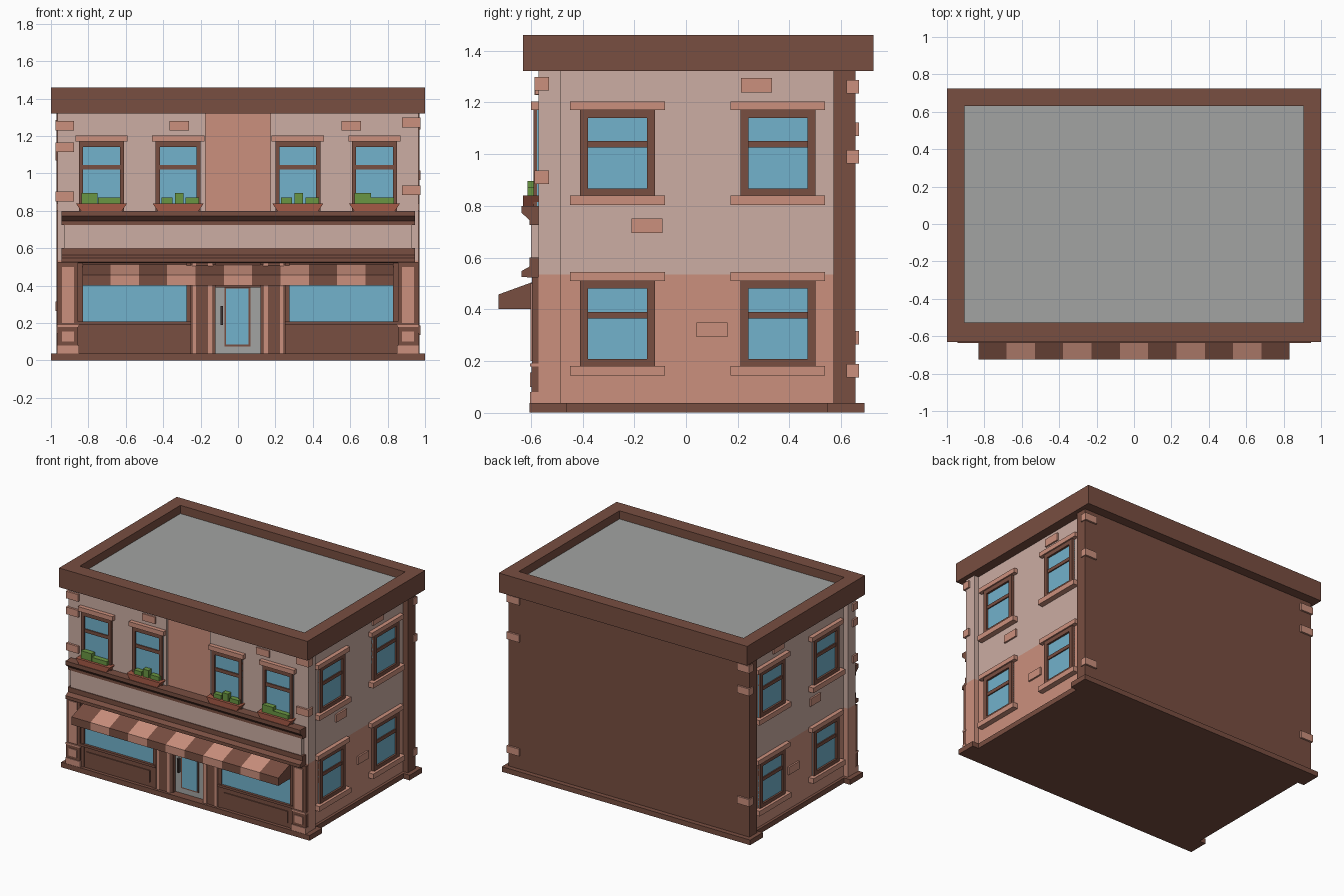
import bpy, bmesh

if "Cube" in bpy.data.objects:
    bpy.data.objects.remove(bpy.data.objects["Cube"])


def material(name, r, g, b):
    m = bpy.data.materials.new(name)
    lin = [((c / 255 + 0.055) / 1.055) ** 2.4 for c in (r, g, b)]
    m.diffuse_color = (*lin, 1)
    m.use_nodes = True
    m.node_tree.nodes["Principled BSDF"].inputs["Base Color"].default_value = m.diffuse_color
    return m


BROWN = material("brown trim", 120, 78, 65)
TERRA = material("terracotta", 203, 144, 125)
PALE = material("pale plaster", 204, 173, 163)
GLASS = material("window glass", 114, 178, 204)
GREY = material("grey", 162, 164, 162)
POT = material("planter clay", 165, 90, 70)
GREEN = material("plant green", 106, 150, 66)
DARK = material("dark metal", 62, 52, 50)


def finish(name, bm, mat):
    bmesh.ops.recalc_face_normals(bm, faces=bm.faces)
    me = bpy.data.meshes.new(name)
    bm.to_mesh(me)
    bm.free()
    me.materials.append(mat)
    ob = bpy.data.objects.new(name, me)
    bpy.context.collection.objects.link(ob)
    return ob


def box(name, x, y, z, mat, taper=1.0):
    """Box from (min, max) ranges; taper narrows the bottom in x."""
    bm = bmesh.new()
    bmesh.ops.create_cube(bm, size=1)
    cx = (x[0] + x[1]) / 2
    for v in bm.verts:
        low = v.co.z < 0
        v.co = (x[v.co.x > 0], y[v.co.y > 0], z[v.co.z > 0])
        if low:
            v.co.x = cx + (v.co.x - cx) * taper
    return finish(name, bm, mat)


def prism(name, profile, x0, x1, mat):
    """Extrude a (y, z) profile along x."""
    bm = bmesh.new()
    face = bm.faces.new([bm.verts.new((x0, y, z)) for y, z in profile])
    ext = bmesh.ops.extrude_face_region(bm, geom=[face])
    verts = [g for g in ext["geom"] if isinstance(g, bmesh.types.BMVert)]
    bmesh.ops.translate(bm, verts=verts, vec=(x1 - x0, 0, 0))
    return finish(name, bm, mat)


def span(s, a, b):
    return tuple(sorted((s * a, s * b)))


# base plinth with projecting front and back ends
box("base_front", (-1, 1), (-.605, -.46), (0, .037), BROWN)
box("base_middle", (-.95, .95), (-.46, .545), (0, .037), BROWN)
box("base_back", (-1, 1), (.545, .69), (0, .037), BROWN)

# main walls
box("lower_walls", (-.93, .93), (-.53, .57), (.037, .535), TERRA)
box("upper_walls", (-.93, .93), (-.53, .57), (.535, 1.33), PALE)
box("back_wall", (-.97, .97), (.57, .655), (.037, 1.33), BROWN)
box("front_centre_panel", (-.178, .175), (-.557, -.485), (.535, 1.33), TERRA)

# roof and cornice ring
box("roof", (-.91, .91), (-.53, .635), (1.3, 1.40), GREY)
for s in (-1, 1):
    box("cornice_side", span(s, .905, 1), (-.63, .725), (1.32, 1.46), BROWN)
box("cornice_front", (-.905, .905), (-.63, -.527), (1.32, 1.46), BROWN)
box("cornice_back", (-.905, .905), (.63, .725), (1.32, 1.46), BROWN)

# mouldings and sign band
prism("lower_moulding", [(-.56, .6), (-.605, .6), (-.605, .565), (-.635, .548),
                         (-.635, .525), (-.56, .52)], -.945, .945, BROWN)
box("sign_band", (-.93, .93), (-.6, -.56), (.6, .727), PALE)
prism("upper_moulding", [(-.55, .8), (-.635, .8), (-.635, .772), (-.605, .745),
                         (-.605, .725), (-.55, .725)], -.945, .945, BROWN)

# striped awning
STRIPE = 1.665 / 11
for i in range(11):
    x0 = -.8325 + i * STRIPE
    prism("awning_stripe", [(-.56, .40), (-.725, .40), (-.725, .457), (-.56, .517)],
          x0, x0 + STRIPE, (BROWN, TERRA)[i % 2])

# shop front, both halves
for s in (-1, 1):
    box("front_wall", span(s, .175, .965), (-.57, -.485), (.535, 1.33), PALE)
    box("corner_post", span(s, .855, .965), (-.57, -.485), (.037, .535), TERRA)
    # pilaster with panels
    box("pilaster_foot", span(s, .85, .967), (-.603, -.57), (.037, .08), TERRA)
    box("pilaster_block", span(s, .855, .965), (-.598, -.57), (.08, .178), BROWN)
    box("pilaster_block_panel", span(s, .877, .942), (-.603, -.598), (.1, .155), TERRA)
    box("pilaster_ledge", span(s, .85, .967), (-.603, -.57), (.178, .19), TERRA)
    box("pilaster_shaft", span(s, .855, .965), (-.595, -.57), (.19, .525), BROWN)
    box("pilaster_shaft_panel", span(s, .877, .942), (-.601, -.595), (.2, .5), TERRA)
    # display window
    box("shop_wall", span(s, .12, .855), (-.57, -.5), (.037, .535), BROWN)
    box("shop_glass", span(s, .275, .83), (-.576, -.57), (.205, .5), GLASS)
    box("shop_sill", span(s, .25, .855), (-.595, -.57), (.19, .207), BROWN)
    box("bulkhead", span(s, .25, .855), (-.58, -.57), (.037, .19), BROWN)
    box("bulkhead_panel", span(s, .30, .81), (-.587, -.58), (.07, .155), BROWN)
    for a, b in ((.25, .275), (.83, .855), (.16, .225)):
        box("shop_post", span(s, a, b), (-.585, -.57), (.037, .52), BROWN)
    for a, b in ((.225, .245), (.133, .16)):
        box("shop_strip", span(s, a, b), (-.59, -.57), (.037, .52), TERRA)

# recessed door
box("door", (-.12, .12), (-.545, -.53), (.037, .4), GREY)
box("door_transom", (-.12, .12), (-.58, -.53), (.39, .53), BROWN)
box("door_glass_frame", (-.073, .067), (-.549, -.545), (.075, .39), BROWN)
box("door_glass", (-.063, .057), (-.553, -.549), (.085, .385), GLASS)
box("door_handle", (-.094, -.08), (-.57, -.545), (.19, .29), DARK)


def window(place, c, hw, fw, z0, z1, bar, lintel):
    """Sash window; place(name, along, out, z, mat) maps it onto a wall."""
    a, b = c - hw, c + hw
    place("window_glass", (a, b), (-.01, .006), (z0, z1), GLASS)
    place("window_jamb", (a, a + fw), (-.01, .02), (z0, z1), BROWN)
    place("window_jamb", (b - fw, b), (-.01, .02), (z0, z1), BROWN)
    place("window_head", (a + fw, b - fw), (-.01, .02), (z1 - .03, z1), BROWN)
    place("window_foot", (a + fw, b - fw), (-.01, .02), (z0, z0 + .027), BROWN)
    place("window_bar", (a + fw, b - fw), (-.01, .014), (bar, bar + .025), BROWN)
    place("window_lintel", (c - lintel, c + lintel), (-.01, .03), (z1, z1 + .033), TERRA)


def on_front(name, along, out, z, mat):
    box(name, along, (-.57 - out[1], -.57 - out[0]), z, mat)


# front windows with planters
for c in (-.73, -.32, .32, .73):
    window(on_front, c, .12, .022, .8, 1.17, 1.02, .14)
    box("planter", (c - .137, c + .137), (-.63, -.57), (.8, .84), POT, .8)
    if abs(c) > .5:
        plants = ((-.107, -.02, .895), (-.018, .103, .87))
    else:
        plants = ((-.09, -.03, .87), (-.018, .028, .895), (.04, .112, .87))
    for a, b, top in plants:
        box("plant", (c + a, c + b), (-.612, -.575), (.835, top), GREEN)

# side windows, sills and loose bricks
for s in (-1, 1):
    def on_side(name, along, out, z, mat):
        box(name, span(s, .93 + out[0], .93 + out[1]), along, z, mat)
    for c in (-.265, .355):
        for dz in (0, -.66):
            window(on_side, c, .145, .031, .84 + dz, 1.17 + dz, 1.025 + dz, .183)
            on_side("window_sill", (c - .183, c + .183), (-.01, .04),
                    (.803 + dz, .84 + dz), TERRA)
    for y, z in ((.273, 1.265), (-.15, .722), (.10, .32)):
        on_side("wall_brick", (y - .06, y + .06), (-.01, .012), (z - .028, z + .028), TERRA)

# bricks on the front wall and wrapping the corners
for x in (-.313, .605):
    on_front("front_brick", (x - .052, x + .052), (-.01, .012), (1.23, 1.28), TERRA)
for s, levels in ((-1, (1.255, 1.14, .877)), (1, (1.272, .91))):
    for z in levels:
        box("front_corner_brick", span(s, .878, .977), (-.585, -.53), (z - .026, z + .026), TERRA)
for s, levels in ((-1, (1.26, 1.095, .29)), (1, (1.26, .99, .162))):
    for z in levels:
        box("back_corner_brick", span(s, .878, .977), (.62, .668), (z - .026, z + .026), TERRA)
